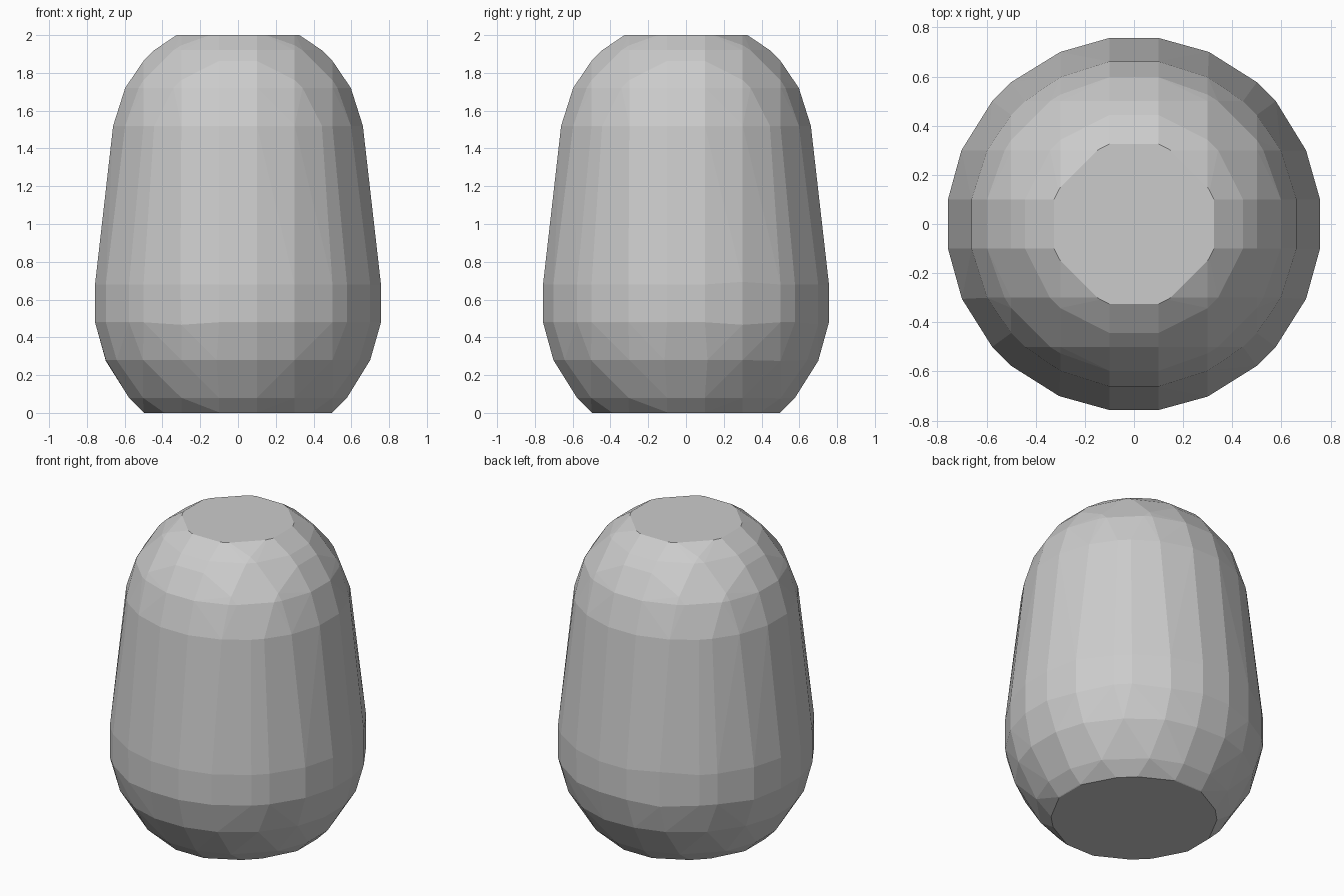
import bpy, bmesh, math

if "Cube" in bpy.data.objects:
    bpy.data.objects.remove(bpy.data.objects["Cube"])

STEP = 0.2


def faceted_ball(bm, radius, height):
    """Add points where a cubic lattice of lines crosses a sphere."""
    steps = [STEP * (i + 0.5) for i in range(-4, 4)]
    for u in steps:
        for v in steps:
            rest = radius ** 2 - u * u - v * v
            if rest <= 0:
                continue
            for w in (math.sqrt(rest), -math.sqrt(rest)):
                for p in ((u, v, w), (u, w, v), (w, u, v)):
                    bm.verts.new((p[0], p[1], p[2] + height))


bm = bmesh.new()
# Wide lower ball and narrower upper ball, wrapped into one capsule
faceted_ball(bm, 0.77, 0.58)
faceted_ball(bm, 0.676, 1.42)
bmesh.ops.remove_doubles(bm, verts=bm.verts, dist=0.02)
bmesh.ops.convex_hull(bm, input=bm.verts)
bmesh.ops.delete(bm, geom=[v for v in bm.verts if not v.link_faces], context='VERTS')

# Flat top and flat base
for z, side in ((0.0, -1), (2.0, 1)):
    geom = bm.verts[:] + bm.edges[:] + bm.faces[:]
    cut = bmesh.ops.bisect_plane(bm, geom=geom, plane_co=(0, 0, z),
                                 plane_no=(0, 0, side), clear_outer=True)
    rim = [e for e in cut["geom_cut"] if isinstance(e, bmesh.types.BMEdge)]
    bmesh.ops.contextual_create(bm, geom=rim)

# Merge nearly coplanar triangles into polygonal facets
bmesh.ops.dissolve_limit(bm, angle_limit=math.radians(2),
                         verts=bm.verts, edges=bm.edges)
bmesh.ops.recalc_face_normals(bm, faces=bm.faces)

mesh = bpy.data.meshes.new("capsule_body")
bm.to_mesh(mesh)
bm.free()
body = bpy.data.objects.new("capsule_body", mesh)
bpy.context.collection.objects.link(body)
